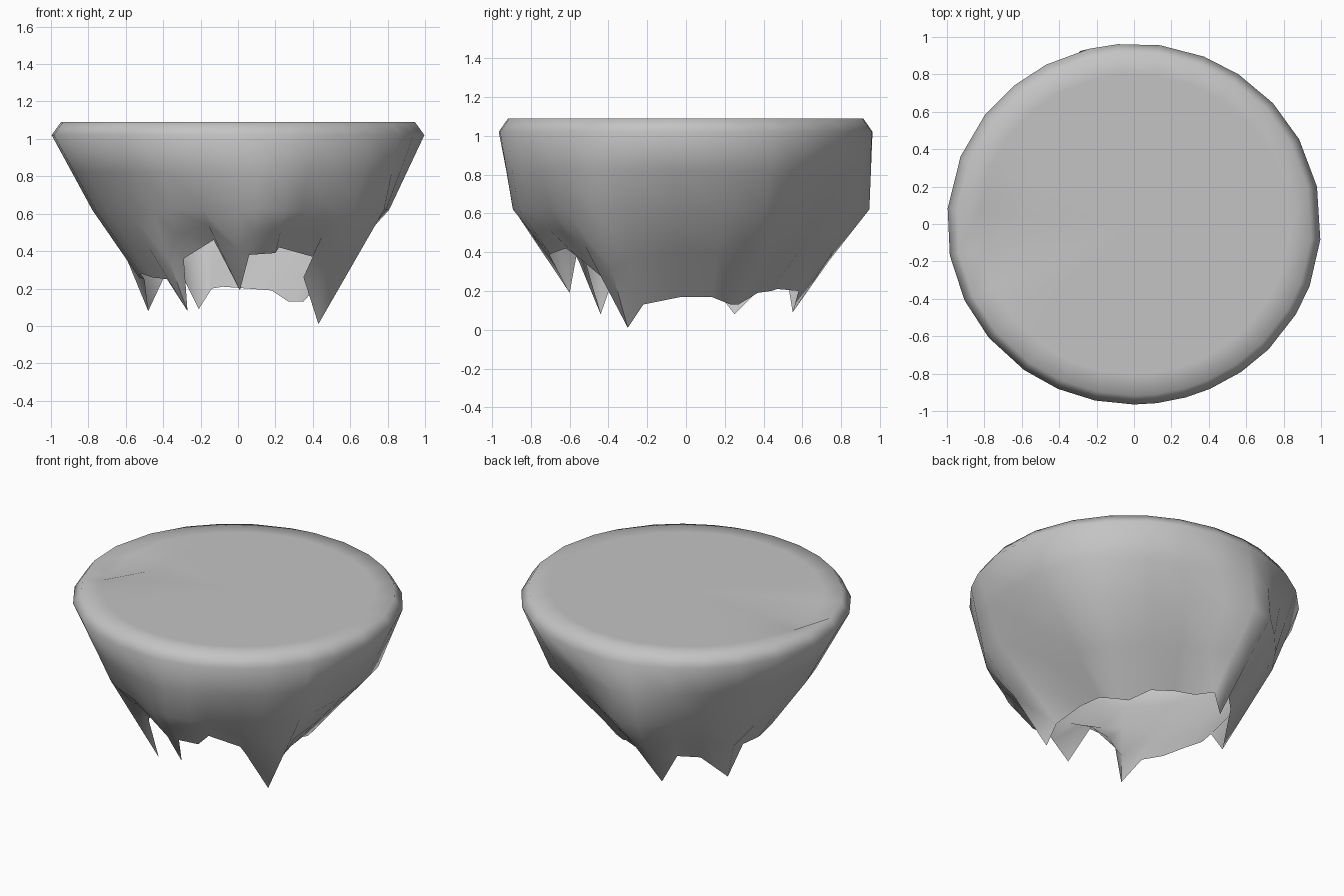
import bpy
import bmesh
import math
from mathutils import Vector

cube = bpy.data.objects.get("Cube")
if cube:
    bpy.data.objects.remove(cube, do_unlink=True)

TOP_Z, RIM_Z, MID_Z = 1.09, 1.02, 0.62

# One column of cloth per row: rim angle, mid-height radius, ragged hem point
columns = [
    (-90, .92, .01, -.60, .19), (-83, .93, .06, -.70, .38),
    (-74, .93, .20, -.70, .39), (-66, .90, .22, -.62, .42),
    (-55, .89, .40, -.55, .37), (-44, .90, .35, -.42, .26),
    (-30, .92, .43, -.30, .01), (-20, .86, .42, -.22, .13),
    (-5, .81, .40, -.02, .17), (12, .81, .38, .13, .17),
    (28, .85, .35, .23, .13), (42, .83, .27, .27, .13),
    (56, .79, .18, .37, .19), (68, .79, .05, .44, .20),
    (82, .89, -.08, .47, .21), (95, .99, -.14, .58, .20),
    (104, 1, -.21, .55, .09), (118, .92, -.30, .52, .27),
    (130, .87, -.40, .42, .25), (143, .84, -.48, .25, .08),
    (158, .80, -.50, .12, .25), (175, .78, -.53, 0, .26),
    (190, .78, -.52, -.14, .28), (205, .79, -.46, -.28, .26),
    (219, .79, -.38, -.38, .25), (234, .83, -.27, -.44, .08),
    (246, .84, -.29, -.52, .36), (258, .86, -.13, -.55, .46),
]


def on_ring(angle, radius, z):
    a = math.radians(angle)
    return Vector((radius * math.cos(a), radius * .965 * math.sin(a), z))


def top_point(angle, radius):
    """Point on the flat top, with a crumpled dent just inside one edge."""
    p = on_ring(angle, radius, TOP_Z)
    away = Vector(((p.x + .82) / .12, (p.y + .12) / .18)).length
    p.z -= .07 * math.exp(-away ** 2) * (radius < .9)
    return p


def cloth_column(angle, mid_radius, x, y, z):
    """Points from the middle of the top, over the rim, down to the hem."""
    rim = on_ring(angle, 1, RIM_Z)
    hem = Vector((x, y, z))
    hem_angle = math.degrees(math.atan2(y, x))
    turn = (hem_angle - angle + 180) % 360 - 180
    mid = on_ring(angle + turn * .4, mid_radius, MID_Z)
    top = [top_point(angle, r) for r in (.6, .83, .95)]
    return top + [rim, rim.lerp(mid, .5), mid, mid.lerp(hem, .5), hem]


def material(name, rgb):
    mat = bpy.data.materials.new(name)
    mat.use_nodes = True
    color = (*rgb, 1)
    mat.diffuse_color = color
    mat.node_tree.nodes["Principled BSDF"].inputs["Base Color"].default_value = color
    return mat


# Draped cloth: one open sheet covering the round top, torn along the hem
bm = bmesh.new()
strips = [[bm.verts.new(p) for p in cloth_column(*c)] for c in columns]
center = bm.verts.new((0, 0, TOP_Z))
for left, right in zip(strips, strips[1:] + strips[:1]):
    bm.faces.new((center, left[0], right[0]))
    for i in range(len(left) - 1):
        bm.faces.new((left[i], left[i + 1], right[i + 1], right[i]))
mesh = bpy.data.meshes.new("draped_tablecloth")
bm.to_mesh(mesh)
bm.free()

cloth = bpy.data.objects.new("draped_tablecloth", mesh)
bpy.context.collection.objects.link(cloth)
mesh.materials.append(material("cloth_grey", (.55, .55, .55)))

# Soft folds with sharp creases
bpy.ops.object.select_all(action="DESELECT")
cloth.select_set(True)
bpy.context.view_layer.objects.active = cloth
bpy.ops.object.shade_smooth_by_angle(angle=math.radians(75))
